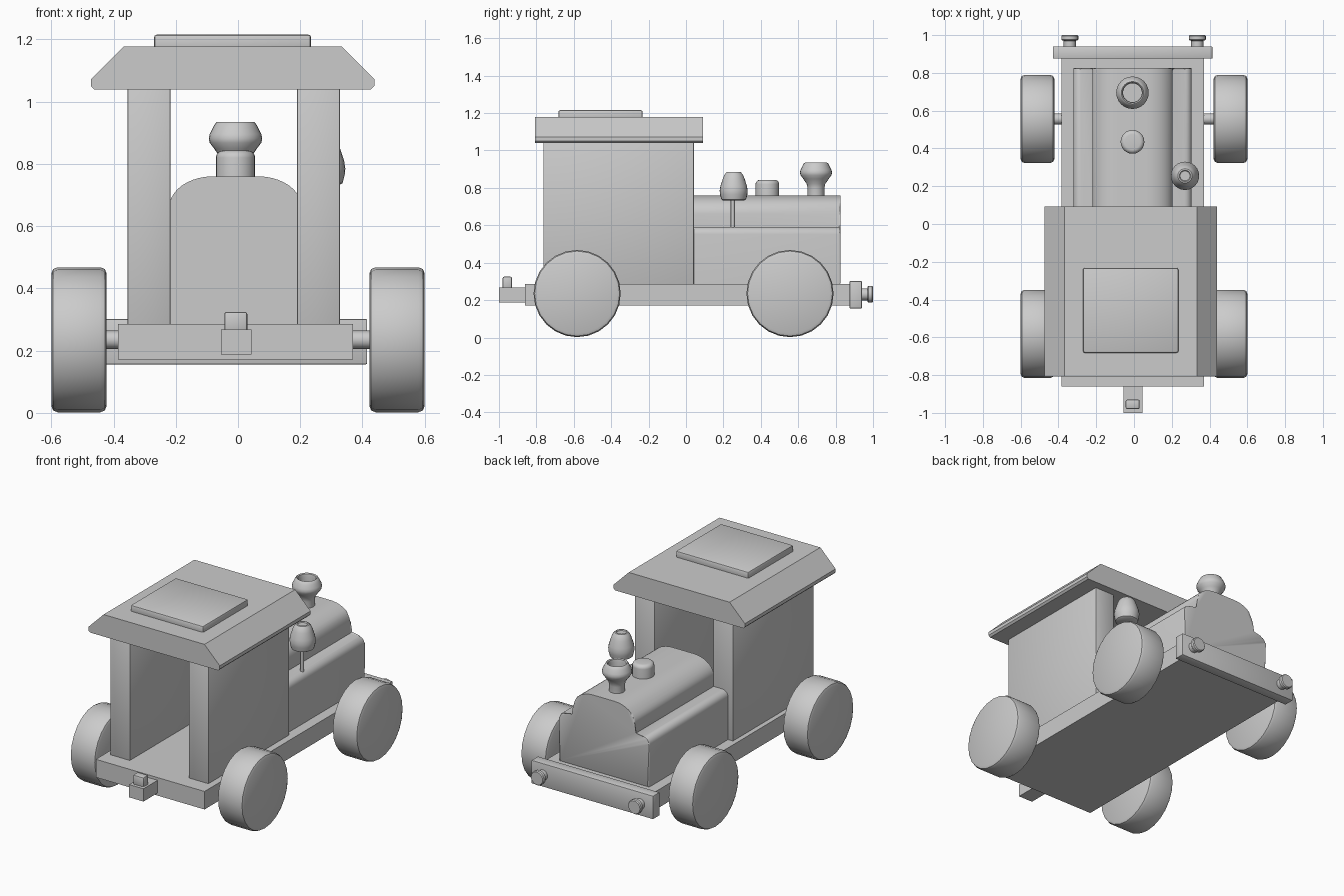
import bpy, bmesh
from math import sin, cos, pi, radians
from mathutils import Matrix

if "Cube" in bpy.data.objects:
    bpy.data.objects.remove(bpy.data.objects["Cube"])

CX = -0.008  # centre line of the bodywork


def finish(bm, name, bevel=0.0, seg=2, edges=None):
    if bevel:
        bmesh.ops.bevel(bm, geom=edges or bm.edges[:], offset=bevel, segments=seg,
                        profile=0.5, affect='EDGES', clamp_overlap=True)
    bmesh.ops.recalc_face_normals(bm, faces=bm.faces[:])
    me = bpy.data.meshes.new(name)
    bm.to_mesh(me)
    bm.free()
    ob = bpy.data.objects.new(name, me)
    bpy.context.collection.objects.link(ob)
    bpy.ops.object.select_all(action='DESELECT')
    ob.select_set(True)
    bpy.context.view_layer.objects.active = ob
    bpy.ops.object.shade_smooth_by_angle(angle=radians(32))
    return ob


def box(name, x, y, z, bevel=0.0):
    bm = bmesh.new()
    bmesh.ops.create_cube(bm, size=1)
    for v in bm.verts:
        for i, (a, b) in enumerate((x, y, z)):
            v.co[i] = a if v.co[i] < 0 else b
    return finish(bm, name, bevel)


def prism(name, pts, y0, y1, bevel=0.0, front_only=False):
    """Extrude an (x, z) outline along y."""
    bm = bmesh.new()
    a = [bm.verts.new((x, y0, z)) for x, z in pts]
    b = [bm.verts.new((x, y1, z)) for x, z in pts]
    n = len(pts)
    bm.faces.new(a)
    cap = bm.faces.new(b[::-1])
    for i in range(n):
        j = (i + 1) % n
        bm.faces.new((a[i], a[j], b[j], b[i]))
    return finish(bm, name, bevel, 2, cap.edges[:] if front_only else None)


def lathe(name, prof, loc, axis='Z', n=24):
    """Revolve an (r, h) profile around an axis; open ends get capped."""
    bm = bmesh.new()
    rings = [[bm.verts.new((r * cos(2 * pi * k / n), r * sin(2 * pi * k / n), h))
              for k in range(n)] for r, h in prof]
    for p, q in zip(rings, rings[1:]):
        for k in range(n):
            m = (k + 1) % n
            bm.faces.new((p[k], p[m], q[m], q[k]))
    bm.faces.new(rings[0])
    bm.faces.new(rings[-1])
    rot = {'Z': Matrix(), 'X': Matrix.Rotation(pi / 2, 4, 'Y'),
           'Y': Matrix.Rotation(-pi / 2, 4, 'X')}[axis]
    bm.transform(Matrix.Translation(loc) @ rot)
    return finish(bm, name)


def arc(cx, cz, rx, rz, a0, a1, n):
    return [(cx + rx * cos(radians(a0 + (a1 - a0) * i / n)),
             cz + rz * sin(radians(a0 + (a1 - a0) * i / n))) for i in range(n + 1)]


# Chassis, bumper and tow hitch
box("chassis", (-0.385, 0.37), (-0.86, 0.88), (0.172, 0.285))
box("bumper", (-0.43, 0.415), (0.875, 0.94), (0.156, 0.302), 0.004)
box("hitch_block", (-0.055, 0.044), (-1.0, -0.855), (0.188, 0.268))
box("hitch_peg", (-0.044, 0.03), (-0.98, -0.93), (0.26, 0.325), 0.008)

# Buffers on the bumper
for side, x in (("left", -0.34), ("right", 0.335)):
    lathe("buffer_" + side, [(0.032, -0.01), (0.032, 0.03), (0.040, 0.031), (0.045, 0.036),
                             (0.045, 0.054), (0.040, 0.06)], (x, 0.94, 0.231), 'Y', 20)

# Wheels and axles
R, H, B = 0.233, 0.089, 0.02
wheel = [(R - B, -H), (R - 0.3 * B, -H + 0.3 * B), (R, -H + B),
         (R, H - B), (R - 0.3 * B, H - 0.3 * B), (R - B, H)]
for end, y in (("rear", -0.582), ("front", 0.556)):
    lathe("axle_" + end, [(0.029, -0.5), (0.029, 0.5)], (0, y, 0.235), 'X', 16)
    for side, s in (("left", -1), ("right", 1)):
        lathe(f"wheel_{end}_{side}", wheel, (s * 0.511, y, 0.235), 'X', 24)

# Cab walls, open at both ends
box("cab_wall_left", (-0.355, -0.217), (-0.762, 0.042), (0.28, 1.045), 0.004)
box("cab_wall_right", (0.19, 0.328), (-0.762, 0.042), (0.28, 1.045), 0.004)

# Roof with sloping sides and a raised hatch
half = [(0.445, 1.04), (0.456, 1.051), (0.456, 1.072), (0.35, 1.178)]
roof = [(CX - 0.009 + x, z) for x, z in half] + [(CX - 0.009 - x, z) for x, z in half[::-1]]
prism("roof", roof, -0.808, 0.092)
box("roof_hatch", (-0.27, 0.235), (-0.682, -0.232), (1.16, 1.216), 0.01)

# Boiler: stepped profile with rounded shoulders
right = ([(0.313, 0.28)] + arc(0.273, 0.552, 0.04, 0.04, 0, 90, 6)
         + [(0.213, 0.592)] + arc(0.073, 0.66, 0.14, 0.1, 0, 90, 10))
boiler = [(CX + x, z) for x, z in right] + [(CX - x, z) for x, z in right[::-1]]
prism("boiler", boiler, 0.04, 0.825, 0.01, True)

# Chimney with a hollow top
lathe("chimney", [(0.045, 0.74), (0.045, 0.80), (0.05, 0.822), (0.068, 0.848), (0.083, 0.868),
                  (0.086, 0.882), (0.083, 0.896), (0.072, 0.918), (0.064, 0.932), (0.059, 0.935),
                  (0.053, 0.93), (0.05, 0.915), (0.05, 0.85)], (CX, 0.695, 0))

# Steam dome
lathe("steam_dome", [(0.063, 0.74), (0.063, 0.82)]
      + arc(0.04, 0.82, 0.023, 0.023, 15, 90, 4), (CX, 0.435, 0))

# Bell on a thin post
lathe("bell_post", [(0.011, 0.56), (0.011, 0.75)], (0.27, 0.25, 0), 'Z', 12)
lathe("bell", [(0.055, 0.732), (0.066, 0.738), (0.073, 0.765), (0.075, 0.785), (0.071, 0.81),
               (0.058, 0.85), (0.05, 0.87), (0.038, 0.884), (0.03, 0.886), (0.026, 0.88)],
      (0.27, 0.255, 0))
